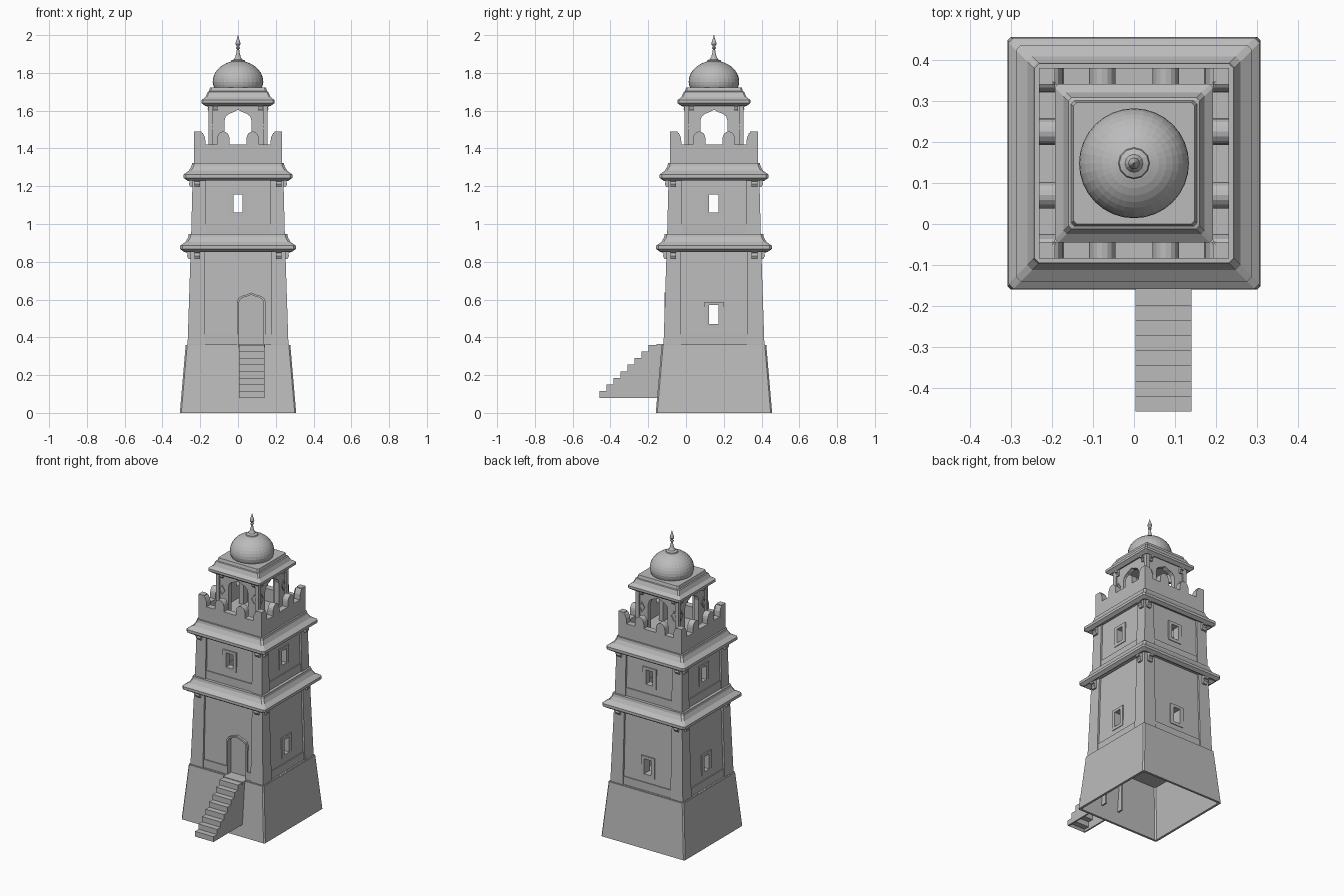
import bpy, bmesh
from math import sin, cos, pi
from mathutils import Vector

CY = 0.148  # the tower axis sits behind the stairs

cube = bpy.data.objects.get("Cube")
if cube:
    bpy.data.objects.remove(cube, do_unlink=True)

stone = bpy.data.materials.new("grey_stone")
stone.use_nodes = True
stone.diffuse_color = (0.5, 0.5, 0.5, 1)
stone.node_tree.nodes["Principled BSDF"].inputs["Base Color"].default_value = (0.5, 0.5, 0.5, 1)
stone.node_tree.nodes["Principled BSDF"].inputs["Roughness"].default_value = 0.8


def skin(name, rings, wrap=False):
    """Join equal point rings with quads; cap the ends, or wrap last to first."""
    bm = bmesh.new()
    rows = [[bm.verts.new(p) for p in ring] for ring in rings]
    n = len(rows[0])
    pairs = list(zip(rows, rows[1:] + rows[:1])) if wrap else list(zip(rows, rows[1:]))
    for a, b in pairs:
        for i in range(n):
            bm.faces.new((a[i], a[(i + 1) % n], b[(i + 1) % n], b[i]))
    if not wrap:
        bm.faces.new(rows[0])
        bm.faces.new(rows[-1])
    bmesh.ops.recalc_face_normals(bm, faces=bm.faces[:])
    me = bpy.data.meshes.new(name)
    bm.to_mesh(me)
    bm.free()
    me.materials.append(stone)
    ob = bpy.data.objects.new(name, me)
    bpy.context.collection.objects.link(ob)
    return ob


def on_face(k, u, d, z):
    """Point on tower side k: u along the side, d outward from the axis."""
    x, y = [(u, -d), (d, u), (-u, d), (-d, -u)][k]
    return Vector((x, y + CY, z))


def square(h, z, c=0.0):
    pts = []
    for k in range(4):
        if c:
            pts += [on_face(k, -h + c, h, z), on_face(k, h - c, h, z)]
        else:
            pts.append(on_face(k, h, h, z))
    return pts


def square_loft(name, profile, c=0.0, wrap=False):
    return skin(name, [square(h, z, c) for h, z in profile], wrap)


def plate(name, k, outline, d0, d1):
    return skin(name, [[on_face(k, u, d, z) for u, z in outline] for d in (d0, d1)])


def frame(name, k, outer, inner, d0, d1):
    loops = ((outer, d0), (outer, d1), (inner, d1), (inner, d0))
    return skin(name, [[on_face(k, u, d, z) for u, z in o] for o, d in loops], True)


def rect(u0, u1, z0, z1):
    return [(u0, z0), (u1, z0), (u1, z1), (u0, z1)]


def arch(cx, w, z0, spring, apex):
    """Pointed arch outline with soft shoulders."""
    r = apex - spring
    half = [(w, z0), (w, spring), (w * 0.9, spring + r * 0.4), (w * 0.65, spring + r * 0.64),
            (w * 0.3, spring + r * 0.8)]
    return [(cx + u, z) for u, z in half] + [(cx, apex)] + [(cx - u, z) for u, z in half[::-1]]


def cut(ob, cutter):
    mod = ob.modifiers.new("cut", 'BOOLEAN')
    mod.operation, mod.solver, mod.object = 'DIFFERENCE', 'EXACT', cutter
    dg = bpy.context.evaluated_depsgraph_get()
    me = bpy.data.meshes.new_from_object(ob.evaluated_get(dg))
    ob.modifiers.clear()
    ob.data = me
    bpy.data.objects.remove(cutter, do_unlink=True)


def bracket(name, k, u, d, z, s):
    """Scrolled bracket hanging under an eave; z is its top."""
    prof = [(-.01, 0), (.03, 0), (.034, -.015), (.026, -.028), (.016, -.03),
            (.02, -.045), (.012, -.06), (-.01, -.062)]
    skin(name, [[on_face(k, u + w, d + a * s, z + b * s) for a, b in prof]
                for w in (-.015 * s, .015 * s)])


# Hollow battered base and the floor over it
square_loft("base", [(.308, 0), (.277, .36), (.262, .36), (.293, 0)], .008, True)
square_loft("base_floor", [(.268, .34), (.27, .362)])

# Two storeys: hollow core, corner pilasters, bottom rails
storeys = [("lower", .36, .88, .267, .25, .415, .47, .57),
           ("upper", .94, 1.26, .248, .24, 1.0, 1.06, 1.155)]
for name, z0, z1, h0, h1, rail, w0, w1 in storeys:
    core = square_loft(name + "_walls", [(h0 - .012, z0), (h1 - .012, z1), (.195, z1), (.195, z0)], 0, True)
    lower = name == "lower"
    pw = .175 if lower else .17
    for k in range(4):
        skin(name + "_pilaster", [[on_face(k, a, b, z) for a, b in ((pw, pw + .03), (pw, h), (h, h), (h, pw), (pw + .03, pw))]
                                  for h, z in ((h0, z0), (h1, z1))])
        spans = [(-pw, -.004), (.146, pw)] if lower and k == 0 else [(-pw, pw)]
        for a, b in spans:
            plate(name + "_rail", k, rect(a, b, z0, rail), h0 - .03, h0 - .007)
        if lower and k == 0:
            cut(core, plate("door_cutter", 0, arch(.07, .07, .35, .585, .63), .225, .3))
            frame("door_frame", 0, arch(.07, .076, .362, .588, .637),
                  arch(.07, .066, .364, .583, .626), .22, .262)
            continue
        cut(core, plate("window_cutter", k, rect(-.025, .025, w0, w1), .15, .35))
        face = h0 + (h1 - h0) * (w0 - z0) / (z1 - z0) - .012
        frame(name + "_window_frame", k, rect(-.05, .05, w0 - .02, w1 + .018),
              rect(-.025, .025, w0, w1), face - .02, face + .005)
    for k in range(4):
        for u in (-.215, .215):
            bracket(name + "_bracket", k, u, h1, z1 - .004, 1)

# Flared eaves over each storey
for name, z, h in (("lower_eave", .875, .306), ("upper_eave", 1.252, .288)):
    square_loft(name, [(.19, z), (h - .055, z), (h - .02, z - .022), (h, z - .008), (h, z + .01),
                       (h - .028, z + .03), (h - .042, z + .055), (h - .045, z + .072),
                       (.19, z + .072)], .012, True)

# Parapet with rounded merlons, and its roof deck
square_loft("roof_deck", [(.22, 1.3), (.22, 1.335)])


def merlon(u0, u1):
    m, r = (u0 + u1) / 2, (u1 - u0) / 2
    return [(u0, 1.42)] + [(m - r * cos(pi * i / 8), 1.452 + .038 * sin(pi * i / 8))
                           for i in range(9)] + [(u1, 1.42)]


corner = [(.172, 1.42), (.174, 1.455), (.185, 1.48), (.2, 1.49), (.232, 1.49)]
top = [(-u, z) for u, z in corner[::-1]] + merlon(-.11, -.045) + merlon(.045, .11) + corner
for k in range(4):
    plate("parapet", k, [(.232, 1.315), (-.232, 1.315)] + top, .192, .232)

# Open kiosk: arched walls, corner pillars, diamond plates, brackets
for k in range(4):
    plate("kiosk_wall", k, [(.14, 1.33), (.14, 1.645), (-.14, 1.645), (-.14, 1.33)]
          + arch(0, .072, 1.33, 1.545, 1.605)[::-1], .115, .147)
    skin("kiosk_pillar", [[on_face(k, a, b, z) for a, b in
                           ((.132, .132), (.132, .157), (.157, .157), (.157, .132))]
                          for z in (1.33, 1.645)])
    for u in (-.118, .118):
        frame("kiosk_diamond", k, [(u, 1.482), (u + .022, 1.516), (u, 1.55), (u - .022, 1.516)],
              [(u, 1.49), (u + .017, 1.516), (u, 1.542), (u - .017, 1.516)], .145, .152)
        bracket("kiosk_bracket", k, u, .147, 1.64, .7)

# Kiosk eave with stepped cap
square_loft("kiosk_eave", [(.15, 1.64), (.172, 1.624), (.193, 1.64), (.193, 1.656), (.172, 1.672),
                           (.16, 1.7), (.153, 1.703), (.148, 1.722)], .008)


def turned(name, profile, n):
    return skin(name, [[(r * cos(2 * pi * i / n), CY + r * sin(2 * pi * i / n), z)
                        for i in range(n)] for r, z in profile])


# Dome and spiked finial
dome = [(.124, 1.715), (.131, 1.735)]
dome += [(.134 * cos(a * pi / 20), 1.752 + .112 * sin(a * pi / 20)) for a in range(10)]
turned("dome", dome, 32)
turned("finial", [(.04, 1.855), (.036, 1.866), (.022, 1.872), (.014, 1.885), (.008, 1.91),
                  (.006, 1.925), (.012, 1.932), (.006, 1.938), (.014, 1.953), (.011, 1.966),
                  (.005, 1.982), (.001, 2.0)], 12)

# Entrance stairs: folded treads between two side walls
steps = []
for i in range(8):
    z = .115 + i * .035
    y = -.457 + i * .0368
    steps += [(y, z - .035), (y, z)]
end = -.1
treads = steps + [(end, .36), (end, .335)] + [(y + .012, z - .02) for y, z in steps[:0:-1]]
sides = steps + [(end, .36), (end, .08)]
for name, outline, x0, x1 in (("stair_treads", treads, .008, .136),
                              ("stair_side_right", sides, .004, .014),
                              ("stair_side_left", sides, .13, .14)):
    skin(name, [[(x, y, z) for y, z in outline] for x in (x0, x1)])
plate("door_landing", 0, rect(0, .144, .345, .364), .225, .305)
